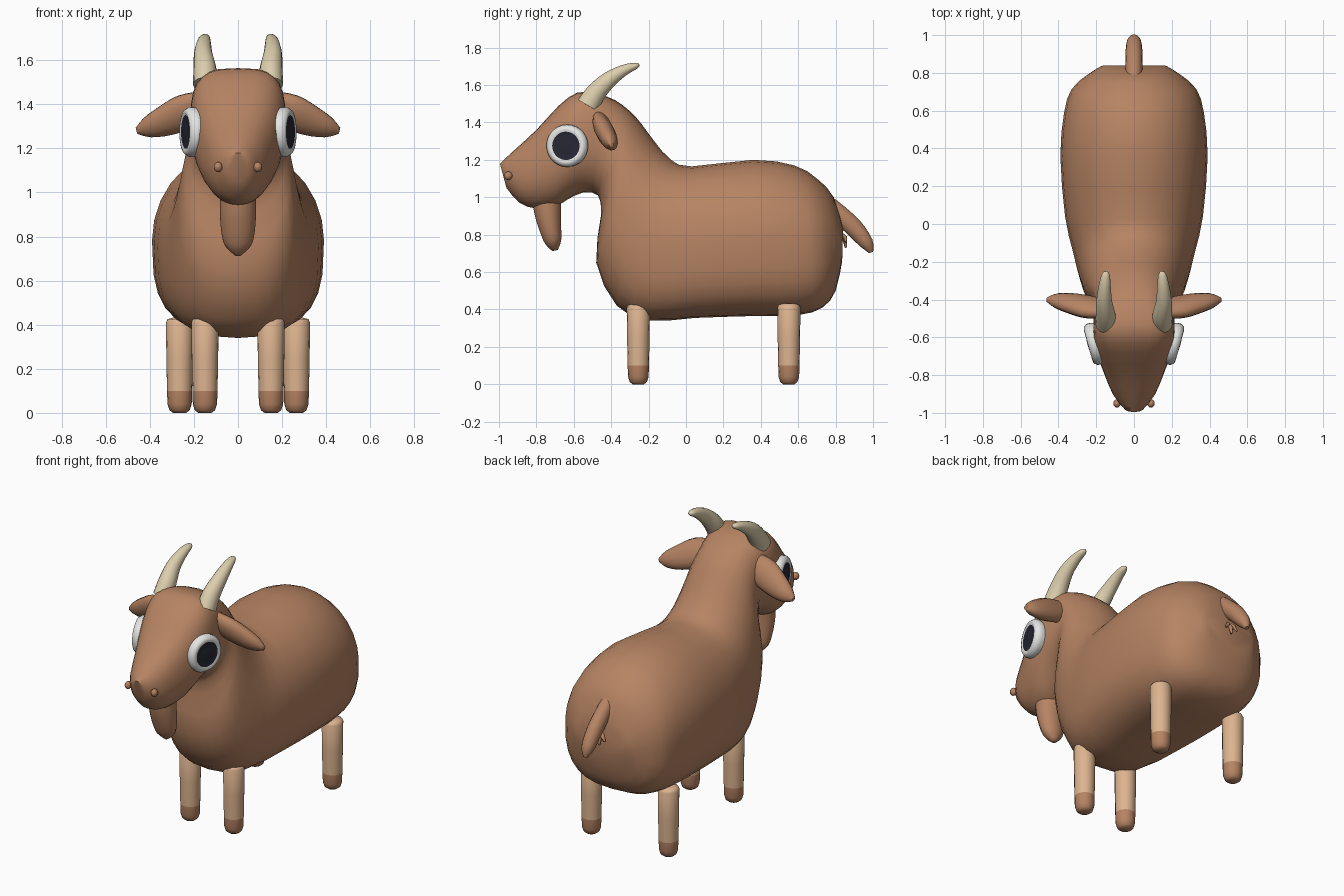
import bpy, bmesh, math
from mathutils import Vector, Matrix

if "Cube" in bpy.data.objects:
    bpy.data.objects.remove(bpy.data.objects["Cube"])


def material(name, rgb):
    m = bpy.data.materials.new(name)
    m.diffuse_color = (*rgb, 1)
    m.use_nodes = True
    m.node_tree.nodes["Principled BSDF"].inputs["Base Color"].default_value = m.diffuse_color
    return m


BROWN = material("brown coat", (0.47, 0.23, 0.125))
TAN = material("tan leg", (0.73, 0.46, 0.28))
HORN = material("cream horn", (0.72, 0.62, 0.42))
WHITE = material("eye white", (0.78, 0.78, 0.77))
BLACK = material("pupil black", (0.02, 0.02, 0.035))


def loft(name, rings, mats, angle=60, rule=None):
    """Skin a list of equal-length point rings and cap both ends."""
    bm = bmesh.new()
    vr = [[bm.verts.new(p) for p in r] for r in rings]
    n = len(vr[0])
    for a, b in zip(vr, vr[1:]):
        for i in range(n):
            bm.faces.new((a[i], a[(i + 1) % n], b[(i + 1) % n], b[i]))
    bm.faces.new(vr[0])
    bm.faces.new(vr[-1])
    bmesh.ops.recalc_face_normals(bm, faces=bm.faces)
    if rule:
        for f in bm.faces:
            f.material_index = rule(f.calc_center_median())
    me = bpy.data.meshes.new(name)
    bm.to_mesh(me)
    bm.free()
    for m in mats:
        me.materials.append(m)
    ob = bpy.data.objects.new(name, me)
    bpy.context.collection.objects.link(ob)
    bpy.ops.object.select_all(action='DESELECT')
    ob.select_set(True)
    bpy.context.view_layer.objects.active = ob
    bpy.ops.object.shade_smooth_by_angle(angle=math.radians(angle))
    return ob


def smooth_rows(rows, steps):
    """Catmull-Rom interpolation through rows of numbers."""
    rows = [Vector(r) for r in rows]
    out = []
    for i in range(len(rows) - 1):
        p0, p1, p2 = rows[max(i - 1, 0)], rows[i], rows[i + 1]
        p3 = rows[min(i + 2, len(rows) - 1)]
        for k in range(steps):
            t = k / steps
            out.append(0.5 * (2 * p1 + (p2 - p0) * t + (2 * p0 - 5 * p1 + 4 * p2 - p3) * t * t
                              + (3 * p1 - p0 - 3 * p2 + p3) * t ** 3))
    return out + [rows[-1]]


def tube(name, rows, side, mats, n=14, steps=3, **kw):
    """Oval tube; each row is x, y, z, radius along side, other radius."""
    rows = smooth_rows(rows, steps)
    pts = [Vector(r[:3]) for r in rows]
    rings = []
    for i, r in enumerate(rows):
        t = (pts[min(i + 1, len(pts) - 1)] - pts[max(i - 1, 0)]).normalized()
        u = Vector(side)
        u = (u - t * u.dot(t)).normalized()
        v = t.cross(u)
        rings.append([pts[i] + u * r[3] * math.cos(a) + v * r[4] * math.sin(a)
                      for a in (2 * math.pi * k / n for k in range(n))])
    return loft(name, rings, mats, **kw)


def signed_pow(c, e):
    return math.copysign(abs(c) ** e, c)


# Body, neck and head: top y, top z, bottom y, bottom z, half width, top and bottom squareness
SPINE = [
    (0.84, 0.83, 0.835, 0.66, 0.17, 2, 2),
    (0.79, 1.00, 0.80, 0.50, 0.24, 2, 2.4),
    (0.70, 1.10, 0.73, 0.41, 0.33, 2, 2.8),
    (0.58, 1.17, 0.60, 0.37, 0.37, 2, 3),
    (0.36, 1.20, 0.36, 0.365, 0.39, 2, 3),
    (0.03, 1.165, 0.05, 0.355, 0.365, 2, 3),
    (-0.08, 1.20, -0.20, 0.34, 0.325, 2, 2.8),
    (-0.17, 1.30, -0.37, 0.42, 0.29, 2, 2.5),
    (-0.24, 1.395, -0.48, 0.65, 0.255, 2.2, 2.4),
    (-0.30, 1.46, -0.455, 0.90, 0.225, 2.4, 2.2),
    (-0.38, 1.52, -0.47, 1.01, 0.21, 2.6, 2),
    (-0.48, 1.555, -0.55, 1.025, 0.215, 3.2, 2),
    (-0.58, 1.56, -0.63, 0.99, 0.215, 3.4, 2),
    (-0.68, 1.49, -0.70, 0.95, 0.195, 3, 2),
    (-0.80, 1.36, -0.80, 0.94, 0.155, 2.6, 2),
    (-0.92, 1.25, -0.89, 0.97, 0.11, 2.2, 2),
    (-0.995, 1.18, -0.96, 1.05, 0.05, 2, 2),
]
rings = []
for ty, tz, by, bz, w, et, eb in smooth_rows(SPINE, 2):
    ring = []
    for k in range(28):
        a = 2 * math.pi * k / 28
        e = 2 / (et if math.sin(a) > 0 else eb)
        h = signed_pow(math.sin(a), e) * 0.5 + 0.5
        ring.append((w * signed_pow(math.cos(a), e), by + (ty - by) * h, bz + (tz - bz) * h))
    rings.append(ring)
loft("body", rings, [BROWN])

# Beard under the chin
tube("beard", [(0, -0.745, 1.00, 0.08, 0.08), (0, -0.74, 0.92, 0.082, 0.073),
               (0, -0.725, 0.83, 0.077, 0.06), (0, -0.71, 0.76, 0.06, 0.045),
               (0, -0.70, 0.715, 0.015, 0.015)], (1, 0, 0), [BROWN])

# Tail, with a little tuft beneath it
tube("tail", [(0, 0.76, 0.97, 0.04, 0.04), (0, 0.82, 0.91, 0.045, 0.05),
              (0, 0.90, 0.835, 0.045, 0.05), (0, 0.965, 0.755, 0.038, 0.038),
              (0, 0.99, 0.705, 0.012, 0.012)], (1, 0, 0), [BROWN])
for dx, dz in ((-0.04, -0.03), (0, -0.06), (0.04, -0.03)):
    tube("tuft", [(0, 0.82, 0.81, 0.012, 0.012), (dx / 2, 0.85, 0.80 + dz / 2, 0.012, 0.012),
                  (dx, 0.855, 0.79 + dz, 0.006, 0.006)], (0, 1, 0.3), [BROWN], n=6, steps=1)

for s, label in ((-1, "left"), (1, "right")):
    # Horns sweep up and back
    tube(label + "_horn", [(s * 0.15, -0.525, 1.49, 0.055, 0.062), (s * 0.15, -0.48, 1.56, 0.052, 0.055),
                           (s * 0.158, -0.41, 1.63, 0.042, 0.044), (s * 0.155, -0.33, 1.68, 0.032, 0.03),
                           (s * 0.15, -0.27, 1.702, 0.022, 0.018), (s * 0.15, -0.25, 1.706, 0.008, 0.007)],
         (1, 0, 0), [HORN])
    # Ears droop outward
    tube(label + "_ear", [(s * 0.15, -0.45, 1.40, 0.07, 0.04), (s * 0.24, -0.44, 1.365, 0.088, 0.05),
                          (s * 0.33, -0.42, 1.325, 0.075, 0.048), (s * 0.41, -0.405, 1.295, 0.05, 0.036),
                          (s * 0.46, -0.40, 1.28, 0.015, 0.012)], (0, 0.45, -0.88), [BROWN])
    # Eyes: rounded white rim around a dark, nearly flat pupil
    out = Vector((s * 0.96, -0.27, 0)).normalized()
    across = out.cross(Vector((0, 0, 1)))
    mid = Vector((s * 0.212, -0.635, 1.275))
    profile = [(0.10, -0.05), (0.113, -0.01), (0.113, 0.01), (0.10, 0.028), (0.085, 0.032),
               (0.076, 0.027), (0.04, 0.032), (0.005, 0.034)]
    eye = [[mid + out * d + across * r * math.cos(a) + Vector((0, 0, r * math.sin(a)))
            for a in (2 * math.pi * k / 28 for k in range(28))] for r, d in profile]
    loft(label + "_eye", eye, [WHITE, BLACK],
         rule=lambda c: int((c - mid).dot(out) > 0 and (c - mid - out * (c - mid).dot(out)).length < 0.076)
         )
    # Nostrils
    tube(label + "_nostril", [(s * 0.09, -0.95 + 0.022 * math.cos(a), 1.115,
                               max(0.02 * math.sin(a), 0.001), max(0.024 * math.sin(a), 0.001))
                              for a in (math.pi * k / 6 for k in range(7))],
         (1, 0, 0), [BROWN], n=10, steps=1)
    # Legs with brown hooves; the rear pair stands wider
    for part, x, y in (("front", 0.15, -0.255), ("rear", 0.265, 0.55)):
        rows = [(s * x, y, z, r, r) for z, r in
                ((0, 0.03), (0.012, 0.046), (0.04, 0.055), (0.10, 0.057), (0.25, 0.06),
                 (0.41, 0.062), (0.425, 0.055), (0.432, 0.03))]
        tube(f"{label}_{part}_leg", rows, (1, 0, 0), [TAN, BROWN], n=16, steps=1,
             rule=lambda c: int(c.z < 0.10))
